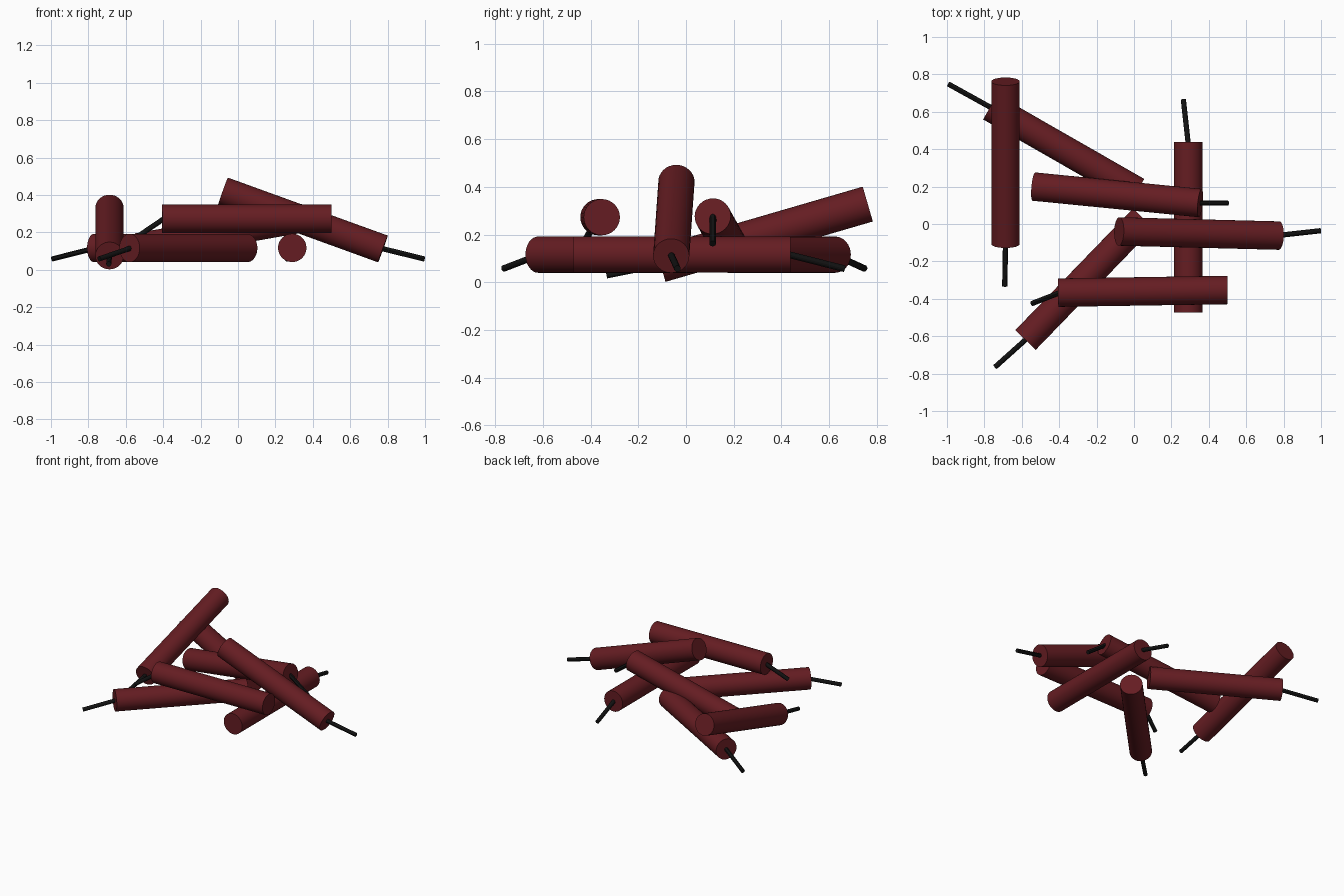
import bpy
from mathutils import Vector

if "Cube" in bpy.data.objects:
    bpy.data.objects.remove(bpy.data.objects["Cube"])

STICK_R, FUSE_R = 0.076, 0.014


def material(name, color):
    m = bpy.data.materials.new(name)
    m.diffuse_color = color
    m.use_nodes = True
    m.node_tree.nodes["Principled BSDF"].inputs["Base Color"].default_value = m.diffuse_color
    return m


red = material("dark_red_paper", (0.13, 0.012, 0.016, 1))
black = material("black_cord", (0.006, 0.006, 0.006, 1))


def rod(name, a, b, radius, sides, mat):
    """Capped cylinder running from point a to point b."""
    a, b = Vector(a), Vector(b)
    bpy.ops.mesh.primitive_cylinder_add(vertices=sides, radius=radius,
                                        depth=(b - a).length, location=(a + b) / 2)
    ob = bpy.context.object
    ob.name = name
    ob.rotation_euler = (b - a).to_track_quat('Z', 'Y').to_euler()
    ob.data.materials.append(mat)
    bpy.ops.object.shade_smooth_by_angle()
    return ob


# Each stick: fuse end, plain end, fuse tip
sticks = [
    ((-0.687, -0.107, 0.075), (-0.687, 0.762, 0.328), (-0.691, -0.333, 0.03)),   # leaning, left
    ((-0.769, 0.625, 0.116), (0.017, 0.175, 0.116), (-0.992, 0.748, 0.058)),     # flat, back left
    ((-0.580, -0.620, 0.116), (0.049, 0.030, 0.116), (-0.742, -0.764, 0.058)),   # flat, front left
    ((0.775, -0.062, 0.111), (-0.080, -0.040, 0.421), (0.997, -0.036, 0.057)),   # leaning, right
    ((0.290, 0.438, 0.117), (0.290, -0.473, 0.117), (0.264, 0.665, 0.057)),      # flat, along y
    ((0.354, 0.112, 0.277), (-0.535, 0.200, 0.120), (0.500, 0.112, 0.162)),      # leaning, back
    ((-0.406, -0.367, 0.273), (0.500, -0.353, 0.273), (-0.545, -0.425, 0.172)),  # raised, front
]

for i, (start, end, tip) in enumerate(sticks, 1):
    rod(f"stick_{i}", start, end, STICK_R, 32, red)
    # fuse is rooted slightly inside the stick
    root = Vector(start) + (Vector(end) - Vector(start)).normalized() * 0.01
    rod(f"fuse_{i}", root, tip, FUSE_R, 12, black)
